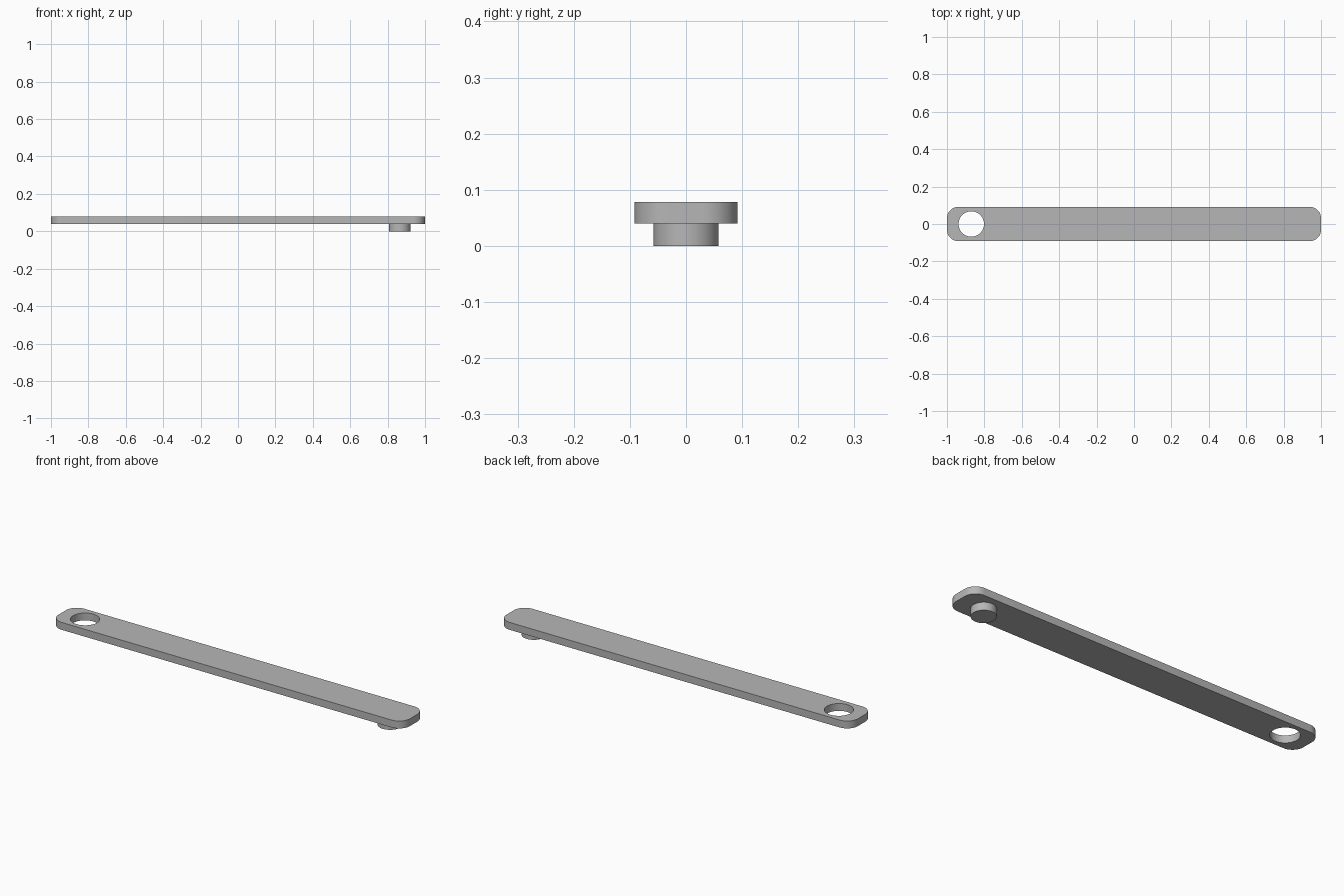
import bpy
import bmesh
from math import radians

cube = bpy.data.objects.get("Cube")
if cube:
    bpy.data.objects.remove(cube, do_unlink=True)

# Single grey finish
grey = bpy.data.materials.new("grey")
grey.use_nodes = True
colour = (0.47, 0.47, 0.47, 1)
grey.diffuse_color = colour
grey.node_tree.nodes["Principled BSDF"].inputs["Base Color"].default_value = colour

BOTTOM, TOP = 0.04, 0.078
HALF_WIDTH = 0.092
CORNER = 0.062


def cylinder(name, x, radius, z0, z1):
    bpy.ops.mesh.primitive_cylinder_add(
        vertices=64, radius=radius, depth=z1 - z0, location=(x, 0, (z0 + z1) / 2))
    obj = bpy.context.object
    obj.name = name
    obj.data.materials.append(grey)
    return obj


def smooth(obj):
    bpy.ops.object.select_all(action="DESELECT")
    obj.select_set(True)
    bpy.context.view_layer.objects.active = obj
    bpy.ops.object.shade_smooth_by_angle(angle=radians(30))


# Flat bar with rounded upright corners
bpy.ops.mesh.primitive_cube_add(size=1, location=(0, 0, (BOTTOM + TOP) / 2))
bar = bpy.context.object
bar.name = "link_bar"
bar.data.materials.append(grey)
bm = bmesh.new()
bm.from_mesh(bar.data)
bmesh.ops.scale(bm, vec=(2, 2 * HALF_WIDTH, TOP - BOTTOM), verts=bm.verts)
uprights = [e for e in bm.edges
            if abs(e.verts[0].co.z - e.verts[1].co.z) > 0.01]
bmesh.ops.bevel(bm, geom=uprights, offset=CORNER, segments=12,
                profile=0.5, affect="EDGES")
bm.to_mesh(bar.data)
bm.free()

# Round through-hole near the right end
cutter = cylinder("hole_cutter", -0.87, 0.068, BOTTOM - 0.05, TOP + 0.05)
cutter.hide_render = True
cut = bar.modifiers.new("hole", "BOOLEAN")
cut.operation = "DIFFERENCE"
cut.solver = "EXACT"
cut.object = cutter
bpy.context.view_layer.objects.active = bar
bpy.ops.object.modifier_apply(modifier=cut.name)
bpy.data.objects.remove(cutter, do_unlink=True)
smooth(bar)

# Peg under the left end
peg = cylinder("peg", 0.865, 0.058, 0, BOTTOM)
smooth(peg)
